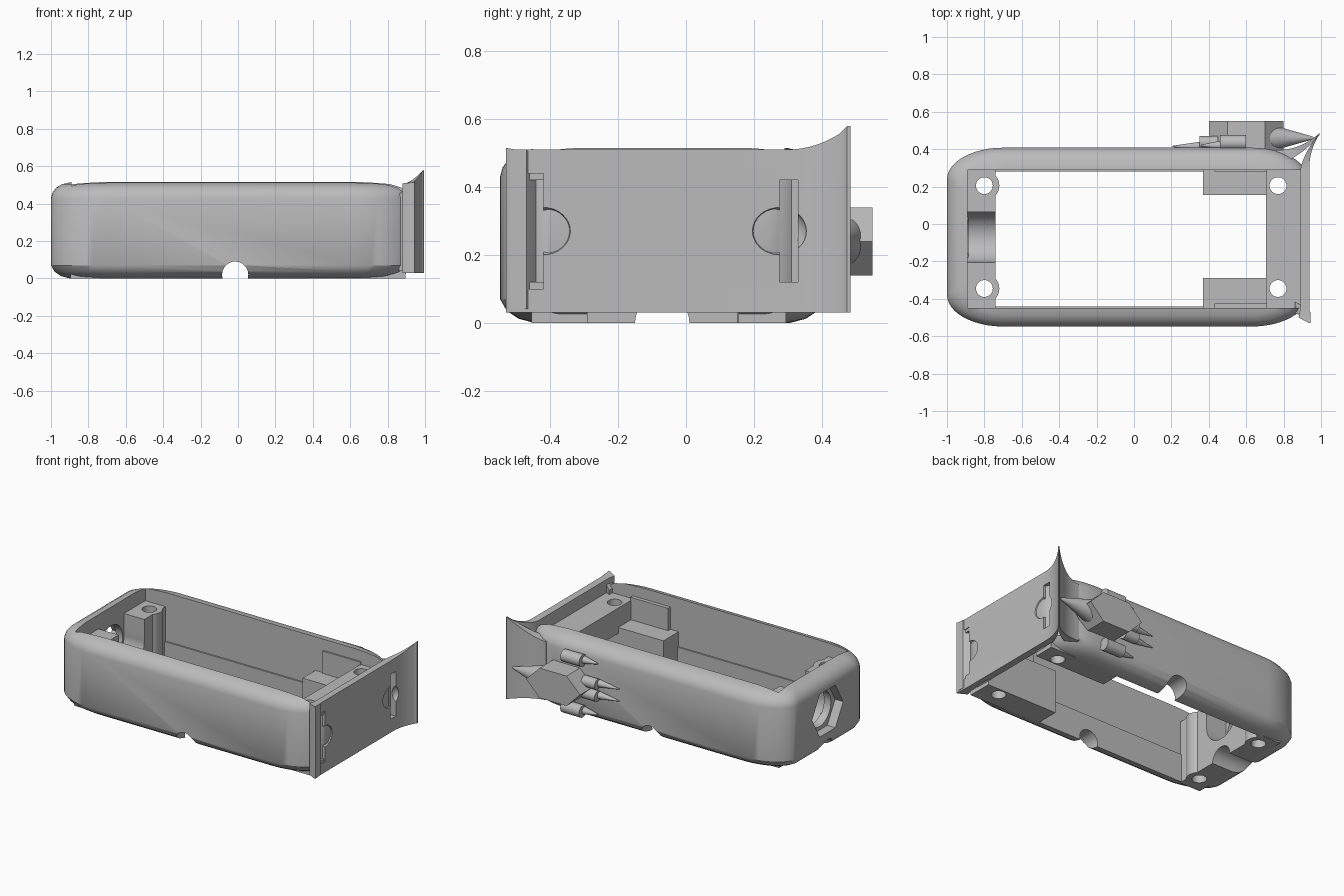
import bpy, bmesh, math
from mathutils import Matrix, Vector

if "Cube" in bpy.data.objects:
    bpy.data.objects.remove(bpy.data.objects["Cube"], do_unlink=True)

grey = bpy.data.materials.new("plain grey")
grey.use_nodes = True
grey.diffuse_color = (0.5, 0.5, 0.5, 1)
grey.node_tree.nodes["Principled BSDF"].inputs["Base Color"].default_value = (0.5, 0.5, 0.5, 1)

MID = -0.07             # centre line of the case in y
SCREW_Y = (0.205, -0.345)


def finish(name, bm):
    bmesh.ops.recalc_face_normals(bm, faces=bm.faces)
    mesh = bpy.data.meshes.new(name)
    bm.to_mesh(mesh)
    bm.free()
    mesh.materials.append(grey)
    ob = bpy.data.objects.new(name, mesh)
    bpy.context.collection.objects.link(ob)
    return ob


def box(name, x0, x1, y0, y1, z0, z1):
    bm = bmesh.new()
    bmesh.ops.create_cube(bm, size=1)
    for v in bm.verts:
        v.co = Vector(((x0 + x1) / 2 + v.co.x * (x1 - x0),
                       (y0 + y1) / 2 + v.co.y * (y1 - y0),
                       (z0 + z1) / 2 + v.co.z * (z1 - z0)))
    return finish(name, bm)


def rod(name, axis, centre, r, length, r2=None, sides=40):
    """Cylinder or cone whose r2 end points along +axis."""
    bm = bmesh.new()
    bmesh.ops.create_cone(bm, cap_ends=True, segments=sides, radius1=r,
                          radius2=r if r2 is None else r2, depth=length)
    turn = Vector((0, 0, 1)).rotation_difference(Vector(axis)).to_matrix().to_4x4()
    bmesh.ops.transform(bm, matrix=Matrix.Translation(centre) @ turn, verts=bm.verts)
    return finish(name, bm)


def loft(name, rings):
    bm = bmesh.new()
    loops = [[bm.verts.new(p) for p in ring] for ring in rings]
    n = len(loops[0])
    for a, b in zip(loops, loops[1:]):
        for i in range(n):
            bm.faces.new((a[i], a[(i + 1) % n], b[(i + 1) % n], b[i]))
    bm.faces.new(loops[0])
    bm.faces.new(loops[-1])
    return finish(name, bm)


def cut(ob, *cutters):
    for c in cutters:
        c.hide_render = True
        m = ob.modifiers.new("cut", 'BOOLEAN')
        m.operation, m.solver, m.object = 'DIFFERENCE', 'EXACT', c
        bpy.context.view_layer.objects.active = ob
        bpy.ops.object.modifier_apply(modifier=m.name)
        bpy.data.objects.remove(c, do_unlink=True)


def screw_holes(x):
    return [rod("screw_cutter", (0, 0, 1), (x, y, 0.25), 0.045, 1.2) for y in SCREW_Y]


# Outline of the case with elliptical corners
def outline(inset, z):
    hx, hy, cx = 0.965 - inset, 0.478 - inset, -0.035
    rx, ry = 0.3 - inset * 0.4, 0.17 - inset * 0.4
    ring = []
    for k, (sx, sy) in enumerate(((1, 1), (-1, 1), (-1, -1), (1, -1))):
        for i in range(13):
            a = math.pi / 2 * (k + i / 12)
            ring.append((cx + sx * (hx - rx) + rx * math.cos(a),
                         MID + sy * (hy - ry) + ry * math.sin(a), z))
    return ring


# Case shell: rounded tub open at top and bottom
profile = ((0.1, 0), (0.055, 0.012), (0.02, 0.035), (0, 0.07), (0, 0.43),
           (0.008, 0.458), (0.028, 0.485), (0.06, 0.504), (0.11, 0.515))
case = loft("case_shell", [outline(i, z) for i, z in profile])
cut(case,
    box("upper_cavity", -0.89, 0.89, -0.45, 0.29, 0.19, 0.7),
    box("lower_cavity", -0.885, 0.885, -0.44, 0.28, -0.1, 0.2),
    rod("side_notch", (0, 1, 0), (-0.015, MID, 0.02), 0.07, 2),
    rod("end_notch", (1, 0, 0), (-0.95, MID, 0), 0.08, 0.4),
    rod("hex_recess", (1, 0, 0), (-1, MID, 0.27), 0.165, 0.12, sides=6),
    rod("round_opening", (1, 0, 0), (-0.95, MID, 0.27), 0.12, 0.4),
    box("end_opening", 0.7, 1.1, -0.29, 0.155, -0.1, 0.25),
    *screw_holes(0.77), *screw_holes(-0.8))

# Round-socket cradle with screw bosses at the closed end
cradle = box("socket_cradle", -0.895, -0.74, -0.455, 0.295, 0, 0.42)
cut(cradle,
    rod("cradle_bore", (1, 0, 0), (-0.8, MID, 0.27), 0.135, 0.5),
    box("cradle_mouth", -1, -0.6, MID - 0.135, MID + 0.135, 0.27, 0.6),
    rod("cradle_notch", (1, 0, 0), (-0.8, MID, 0), 0.08, 0.5),
    *screw_holes(-0.8))
for label, y in zip(("back", "front"), SCREW_Y):
    post = rod(label + "_screw_post", (0, 0, 1), (-0.8, y, 0.21), 0.08, 0.42)
    cut(post, *screw_holes(-0.8))

# Bridge bar at the panel end, arched over the end opening
bar = box("bridge_bar", 0.705, 0.895, -0.455, 0.295, 0, 0.42)
cut(bar, box("arch", 0.6, 1, -0.29, 0.155, -0.1, 0.25), *screw_holes(0.77))

# Side ledges and wall pads
for label, y0, y1 in (("front", -0.455, -0.29), ("back", 0.155, 0.295)):
    box(label + "_ledge", 0.37, 0.71, y0, y1, 0, 0.29)
box("front_wall_pad", 0.43, 0.71, -0.455, -0.425, 0.28, 0.44)
box("back_wall_pad", 0.43, 0.71, 0.28, 0.295, 0.28, 0.44)

# End panel: flared sheet, given as (y, outer x, inner x, inner y, top lift)
stations = [(-0.53, 0.945, 0.935, -0.53, 0.005), (-0.5, 0.94, 0.88, -0.5, 0),
            (-0.45, 0.937, 0.89, -0.45, 0), (0.29, 0.937, 0.89, 0.29, 0)]
for i in range(1, 9):
    t = i / 8
    stations.append((0.29 + 0.195 * t, 0.937 + 0.058 * t ** 2.2,
                     0.89 + 0.1 * t ** 1.5, 0.29 + 0.195 * t, 0.07 * t ** 2.2))
panel = loft("end_panel", [
    [(xo, y, 0.03), (xo, y, 0.51 + lift), (xi, yi, 0.508 + lift), (xi, yi, 0.03)]
    for y, xo, xi, yi, lift in stations])
for y0, y1, z0, z1, inner in ((-0.48, -0.42, 0.12, 0.42, -0.42),
                              (0.275, 0.33, 0.12, 0.42, 0.275)):
    bm = bmesh.new()
    bmesh.ops.create_uvsphere(bm, u_segments=32, v_segments=16, radius=1)
    for v in bm.verts:
        v.co = Vector((0.94 + v.co.x * 0.04, inner + v.co.y * 0.08, 0.27 + v.co.z * 0.07))
    cut(panel, box("slot", 0.9, 1.1, y0, y1, z0, z1), finish("scoop", bm))
cut(panel, box("slot_rim", 0.932, 1.1, -0.49, -0.42, 0.1, 0.44))


# Fairing sweeping from the back wall out to the panel tip
def fairing_ring(t):
    x = 0.76 + 0.232 * t
    y = 0.395 + 0.09 * t ** 2.2
    z1 = 0.44 + 0.14 * t ** 2
    return [(x, y, 0.05 - 0.02 * t), (x, y, z1),
            (x, y - 0.07 * (1 - t) - 0.01, z1), (x, y - 0.07 * (1 - t) - 0.01, 0.05 - 0.02 * t)]


loft("panel_fairing", [fairing_ring(i / 8) for i in range(9)])
loft("front_panel_fillet", [[(x, y, 0.04), (x, y, z), (x, y + 0.06, z), (x, y + 0.06, 0.04)]
                            for x, y, z in ((0.86, -0.475, 0.45), (0.9, -0.495, 0.48),
                                            (0.943, -0.53, 0.51))])

# Raised spacecraft emblem on the back wall
hexagon = ((0.4, 0.24), (0.5, 0.34), (0.7, 0.34), (0.8, 0.24), (0.7, 0.14), (0.5, 0.14))
loft("craft_hull", [[(x, y, z) for x, z in hexagon] for y in (0.38, 0.55)])
nose = rod("craft_nose", (1, 0, 0), (0.84, 0.46, 0.24), 0.075, 0.24, 0.006)
for s, label in ((1, "upper"), (-1, "lower")):
    z = 0.24 + s * 0.17
    rod(label + "_engine", (1, 0, 0), (0.53, 0.435, z), 0.04, 0.14, sides=24)
    rod(label + "_engine_flame", (-1, 0, 0), (0.41, 0.42, z), 0.025, 0.1, 0.004, 24)
    z = 0.24 + s * 0.04
    rod(label + "_main_nozzle", (-1, 0, 0), (0.4, 0.435, z), 0.035, 0.1, sides=24)
    rod(label + "_main_flame", (-1, 0, 0), (0.28, 0.415, z), 0.025, 0.15, 0.003, 24)

# Smooth the rounded surfaces, keep the edges crisp
bpy.ops.object.select_all(action='DESELECT')
for ob in bpy.context.scene.objects:
    if ob.type == 'MESH':
        ob.select_set(True)
        bpy.context.view_layer.objects.active = ob
bpy.ops.object.shade_smooth_by_angle(angle=math.radians(32))
